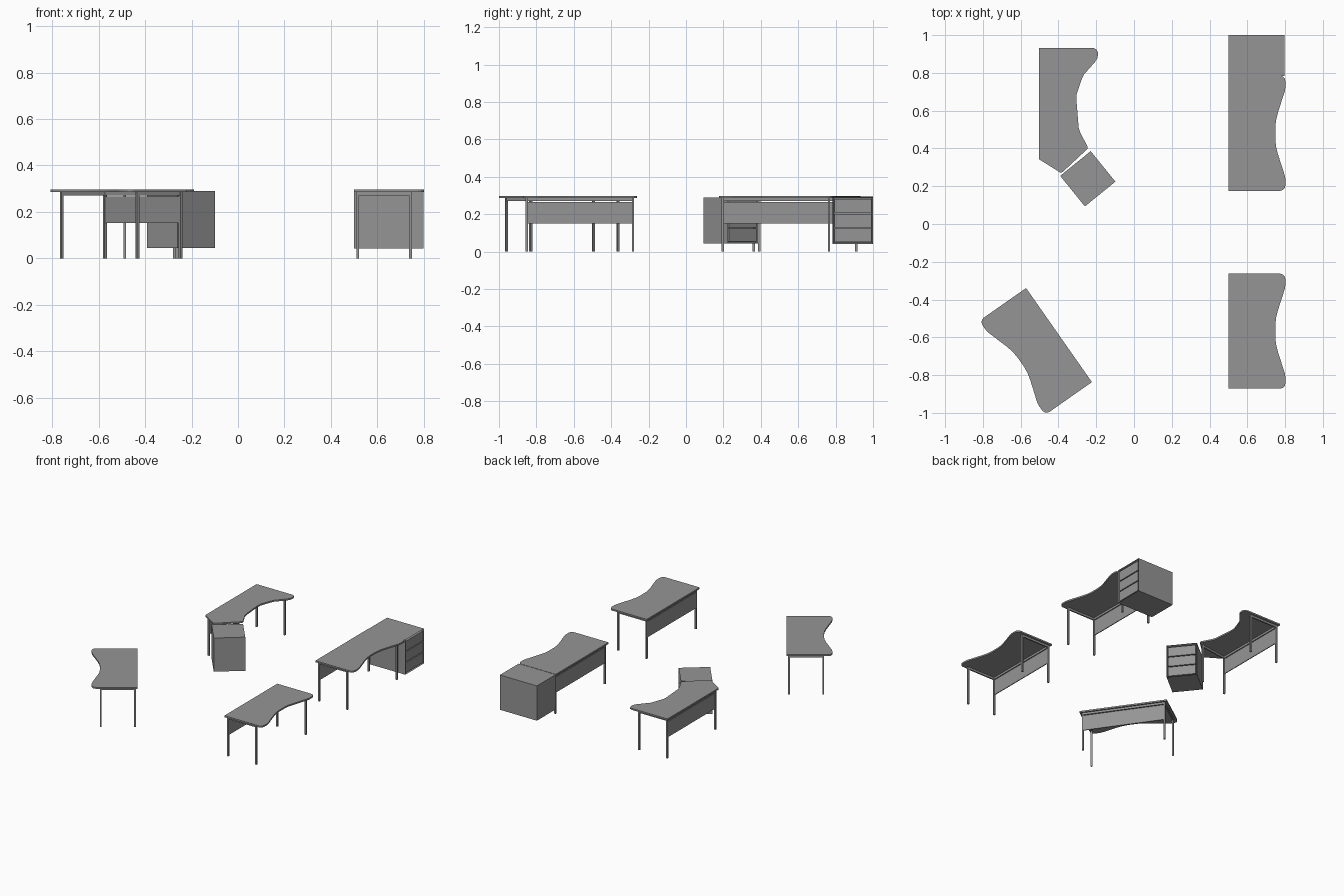
import bpy, bmesh, math
from mathutils import Matrix, Vector

if "Cube" in bpy.data.objects:
    bpy.data.objects.remove(bpy.data.objects["Cube"])

TOP_Z, UNDER_Z, RAIL_Z = 0.297, 0.286, 0.271
LEG = 0.012

# Dark grey finish shared by every part
grey = bpy.data.materials.new("dark_grey")
grey.diffuse_color = (0.3, 0.3, 0.3, 1)
grey.use_nodes = True
grey.node_tree.nodes["Principled BSDF"].inputs["Base Color"].default_value = grey.diffuse_color


def place(x, y, deg=0):
    return Matrix.Translation((x, y, 0)) @ Matrix.Rotation(math.radians(deg), 4, 'Z')


def finish(name, bm, m):
    bmesh.ops.recalc_face_normals(bm, faces=bm.faces)
    mesh = bpy.data.meshes.new(name)
    bm.to_mesh(mesh)
    bm.free()
    mesh.materials.append(grey)
    ob = bpy.data.objects.new(name, mesh)
    ob.matrix_world = m
    bpy.context.collection.objects.link(ob)
    return ob


def slab(name, outline, z0, z1, m):
    """Flat outline extruded from z0 to z1."""
    bm = bmesh.new()
    face = bm.faces.new([bm.verts.new((x, y, z0)) for x, y in outline])
    ext = bmesh.ops.extrude_face_region(bm, geom=[face])
    verts = [g for g in ext['geom'] if isinstance(g, bmesh.types.BMVert)]
    bmesh.ops.translate(bm, verts=verts, vec=(0, 0, z1 - z0))
    return finish(name, bm, m)


def box(name, x0, x1, y0, y1, z0, z1, m):
    return slab(name, [(x0, y0), (x1, y0), (x1, y1), (x0, y1)], z0, z1, m)


def beam(name, a, b, width, z0, z1, m):
    """Upright strip running between two plan points."""
    a, b = Vector(a), Vector(b)
    d = (b - a).normalized() * width / 2
    n = Vector((-d.y, d.x))
    return slab(name, [a + n, a - n, b - n, b + n], z0, z1, m)


def frame(name, back, front, m):
    """Legs, rails and modesty panel; back and front are (low, high) plan points."""
    for row, pts in (("back", back), ("front", front)):
        for side, (x, y) in zip(("left", "right"), pts):
            h = LEG / 2
            box(f"{name}_{row}_{side}_leg", x - h, x + h, y - h, y + h, 0, UNDER_Z, m)
    for side, a, b in zip(("left", "right"), back, front):
        beam(f"{name}_{side}_rail", a, b, 0.010, RAIL_Z, UNDER_Z, m)
    beam(f"{name}_back_rail", back[0], back[1], 0.010, RAIL_Z, UNDER_Z, m)
    beam(f"{name}_modesty_panel", back[0], back[1], 0.006, 0.152, 0.266, m)


def cabinet(name, depth, width, z0, z1, m):
    """Open-fronted case (facing local +x) with three recessed drawers."""
    bm = bmesh.new()
    bmesh.ops.create_cube(bm, size=1, matrix=Matrix.Translation(
        (depth / 2, 0, (z0 + z1) / 2)) @ Matrix.Diagonal((depth, width, z1 - z0, 1)))
    front = max(bm.faces, key=lambda f: f.calc_center_median().x)
    t = 0.008
    bmesh.ops.inset_region(bm, faces=[front], thickness=t, use_even_offset=True)
    bmesh.ops.translate(bm, verts=front.verts, vec=(-0.03, 0, 0))
    finish(name + "_case", bm, m)
    step = (z1 - z0 - 2 * t) / 3
    w = width / 2 - t - 0.001
    for i in range(3):
        z = z0 + t + i * step
        box(f"{name}_drawer_{i + 1}", depth - 0.028, depth - 0.003,
            -w, w, z + 0.001, z + step - 0.006, m)


# Wavy desktop: half profile of the front edge, mirrored
half = [(0, 0.304), (0.275, 0.304), (0.288, 0.300), (0.298, 0.290), (0.302, 0.275),
        (0.302, 0.245), (0.298, 0.222), (0.262, 0.11), (0.252, 0.07), (0.248, 0.03)]
wavy = half + [(x, -y) for x, y in reversed(half)]

# Three matching desks
desks = {"right_front_desk": place(0.5, -0.567), "right_rear_desk": place(0.5, 0.48),
         "angled_desk": place(-0.397, -0.588, 215)}
for name, m in desks.items():
    slab(name + "_top", wavy, UNDER_Z, TOP_Z, m)
    frame(name, [(0.016, -0.284), (0.016, 0.284)], [(0.243, -0.284), (0.243, 0.284)], m)

# Side cabinet on the rear right desk
cabinet("side_cabinet", 0.298, 0.216, 0.042, 0.295, place(0.5, 0.892))

# Corner desk with a cut end
corner = [(-0.503, 0.932), (-0.215, 0.932), (-0.198, 0.924), (-0.19, 0.905), (-0.193, 0.88),
          (-0.207, 0.857), (-0.266, 0.79), (-0.277, 0.765), (-0.303, 0.69), (-0.305, 0.66),
          (-0.293, 0.51), (-0.285, 0.485), (-0.245, 0.408), (-0.248, 0.396),
          (-0.378, 0.275), (-0.39, 0.272), (-0.503, 0.343)]
slab("corner_desk_top", corner, UNDER_Z, TOP_Z, Matrix())
frame("corner_desk", [(-0.488, 0.362), (-0.488, 0.91)],
      [(-0.274, 0.392), (-0.262, 0.91)], Matrix())

# Angled cabinet at the cut end
cabinet("angled_cabinet", 0.208, 0.208, 0.045, 0.290, place(-0.3255, 0.174, 39))
